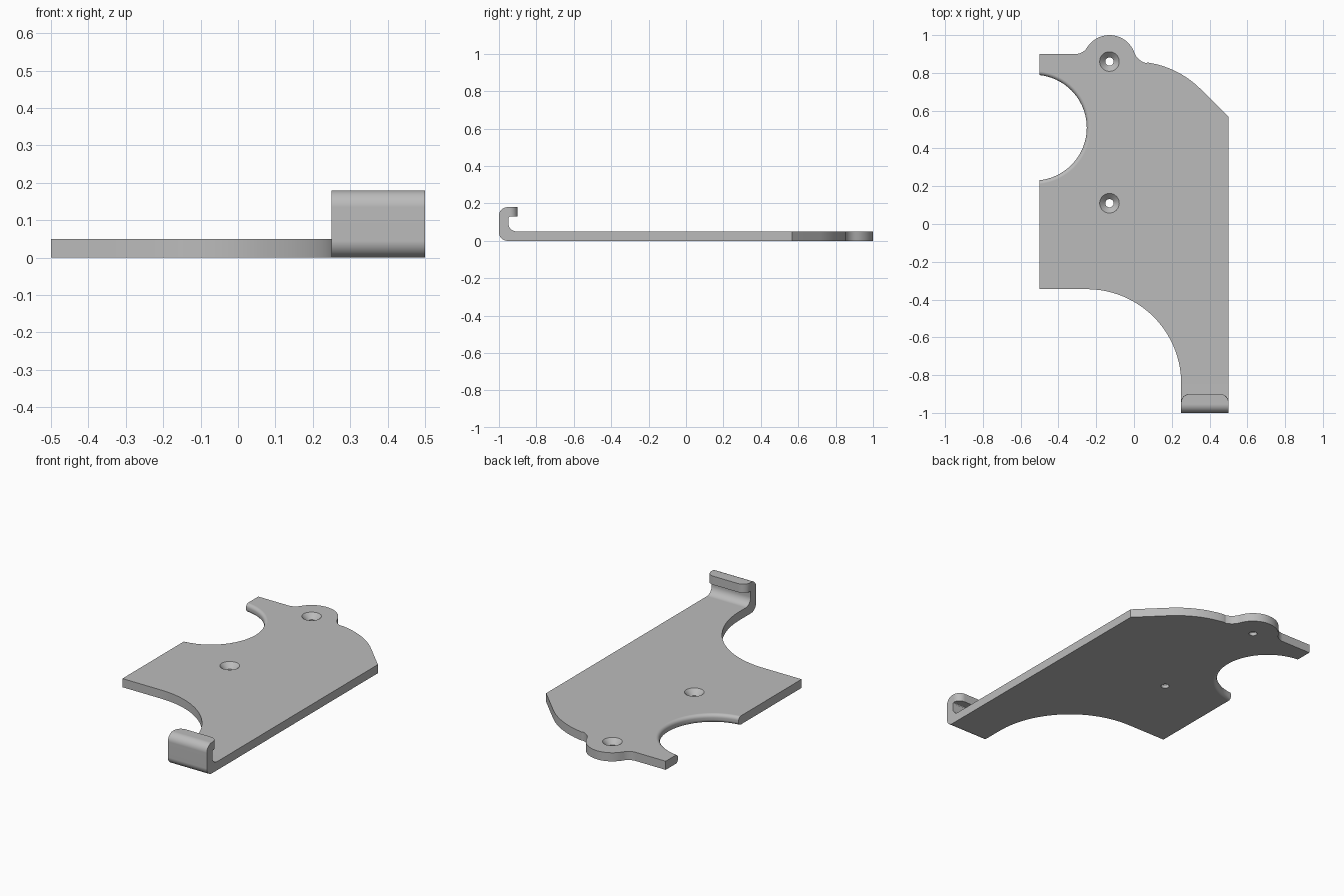
import bpy, bmesh, math
from mathutils import Matrix, Vector

if "Cube" in bpy.data.objects:
    bpy.data.objects.remove(bpy.data.objects["Cube"])

T = 0.05  # plate thickness

grey = bpy.data.materials.new("plain_grey")
grey.diffuse_color = (0.5, 0.5, 0.5, 1)
grey.use_nodes = True
grey.node_tree.nodes["Principled BSDF"].inputs["Base Color"].default_value = grey.diffuse_color


def arc(cx, cy, r, a0, a1, n):
    """Points on an arc, angles in degrees."""
    angles = [math.radians(a0 + (a1 - a0) * i / n) for i in range(n + 1)]
    return [(cx + r * math.cos(a), cy + r * math.sin(a)) for a in angles]


def make_object(name, bm):
    bmesh.ops.recalc_face_normals(bm, faces=bm.faces)
    mesh = bpy.data.meshes.new(name)
    bm.to_mesh(mesh)
    bm.free()
    mesh.materials.append(grey)
    obj = bpy.data.objects.new(name, mesh)
    bpy.context.collection.objects.link(obj)
    return obj


def extrude(points, offset):
    """Closed solid from a planar outline of 3D points."""
    bm = bmesh.new()
    face = bm.faces.new([bm.verts.new(p) for p in points])
    new = bmesh.ops.extrude_face_region(bm, geom=[face])["geom"]
    bmesh.ops.translate(bm, vec=offset, verts=[v for v in new if isinstance(v, bmesh.types.BMVert)])
    return bm


def lathe(name, cx, cy, profile, steps):
    """Closed turned solid from (radius, z) pairs."""
    bm = bmesh.new()
    rings = []
    for r, z in profile:
        rings.append([bm.verts.new((x, y, z)) for x, y in arc(cx, cy, r, 0, 360 - 360 / steps, steps - 1)])
    for a, b in zip(rings, rings[1:]):
        for i in range(steps):
            j = (i + 1) % steps
            bm.faces.new((a[i], a[j], b[j], b[i]))
    bm.faces.new(rings[0])
    bm.faces.new(rings[-1])
    return make_object(name, bm)


def combine(target, other, operation):
    """Apply a boolean and discard the second solid."""
    mod = target.modifiers.new(operation.lower(), "BOOLEAN")
    mod.operation, mod.object, mod.solver = operation, other, "EXACT"
    bpy.context.view_layer.objects.active = target
    bpy.ops.object.modifier_apply(modifier=mod.name)
    bpy.data.objects.remove(other)


# Plate outline: foot sweep, right edge, sloped shoulder, mounting lobe, left edge
outline = [(-0.5, -0.345)]
outline += arc(-0.25, -0.845, 0.5, 90, 0, 28)
outline += [(0.5, -0.845), (0.5, 0.568)]
outline += arc(0, 0.36, 0.5, 45, 81.5, 12)
outline += arc(0.086, 0.939, 0.09, 261.5, 200, 8)[1:]
outline += arc(-0.13, 0.86, 0.14, 20, 148.4, 20)[1:]
outline += arc(-0.309, 0.97, 0.07, -31.6, -90, 8)[1:]
outline += [(-0.5, 0.9)]
plate = make_object("mounting_plate", extrude([(x, y, 0) for x, y in outline], (0, 0, T)))

# Hook: side profile swept across the foot
side = [(-0.845, 0)]
side += arc(-0.955, 0.045, 0.045, 270, 180, 8)
side += arc(-0.955, 0.135, 0.045, 180, 90, 8)
side += [(-0.9, 0.18), (-0.9, 0.13)]
side += arc(-0.94, 0.12, 0.01, 90, 180, 3)
side += arc(-0.905, 0.095, 0.045, 180, 270, 8)
side += [(-0.845, T)]
bm = extrude([(0.25, y, z) for y, z in side], (0.25, 0, 0))
lip = [e for e in bm.edges
       if all(abs(v.co.y + 0.9) < 1e-4 for v in e.verts)
       and abs(e.verts[0].co.z - e.verts[1].co.z) > 0.03]
bmesh.ops.bevel(bm, geom=lip, offset=0.045, segments=8, profile=0.5, affect="EDGES")
combine(plate, make_object("hook", bm), "UNION")

# Round side notch with softened rims
R, F = 0.28, 0.02
rim = [(R + F, -0.02)]
rim += [(R + F - x, z) for x, z in arc(0, F, F, -90, 0, 6)]
rim += [(R + F - x, z) for x, z in arc(0, T - F, F, 0, 90, 6)]
rim += [(R + F, T + 0.02)]
combine(plate, lathe("notch_cutter", -0.53, 0.51, rim, 72), "DIFFERENCE")

# Countersunk screw holes
for y in (0.86, 0.11):
    sink = [(0.022, -0.02), (0.022, 0.02), (0.052, T), (0.052, T + 0.02)]
    combine(plate, lathe("hole_cutter", -0.13, y, sink, 32), "DIFFERENCE")

# Smooth the curves, keep edges crisp and flats flat
bpy.ops.object.select_all(action="DESELECT")
plate.select_set(True)
bpy.context.view_layer.objects.active = plate
bpy.ops.object.shade_smooth_by_angle(angle=math.radians(25))
weighted = plate.modifiers.new("flat_normals", "WEIGHTED_NORMAL")
weighted.keep_sharp = True
